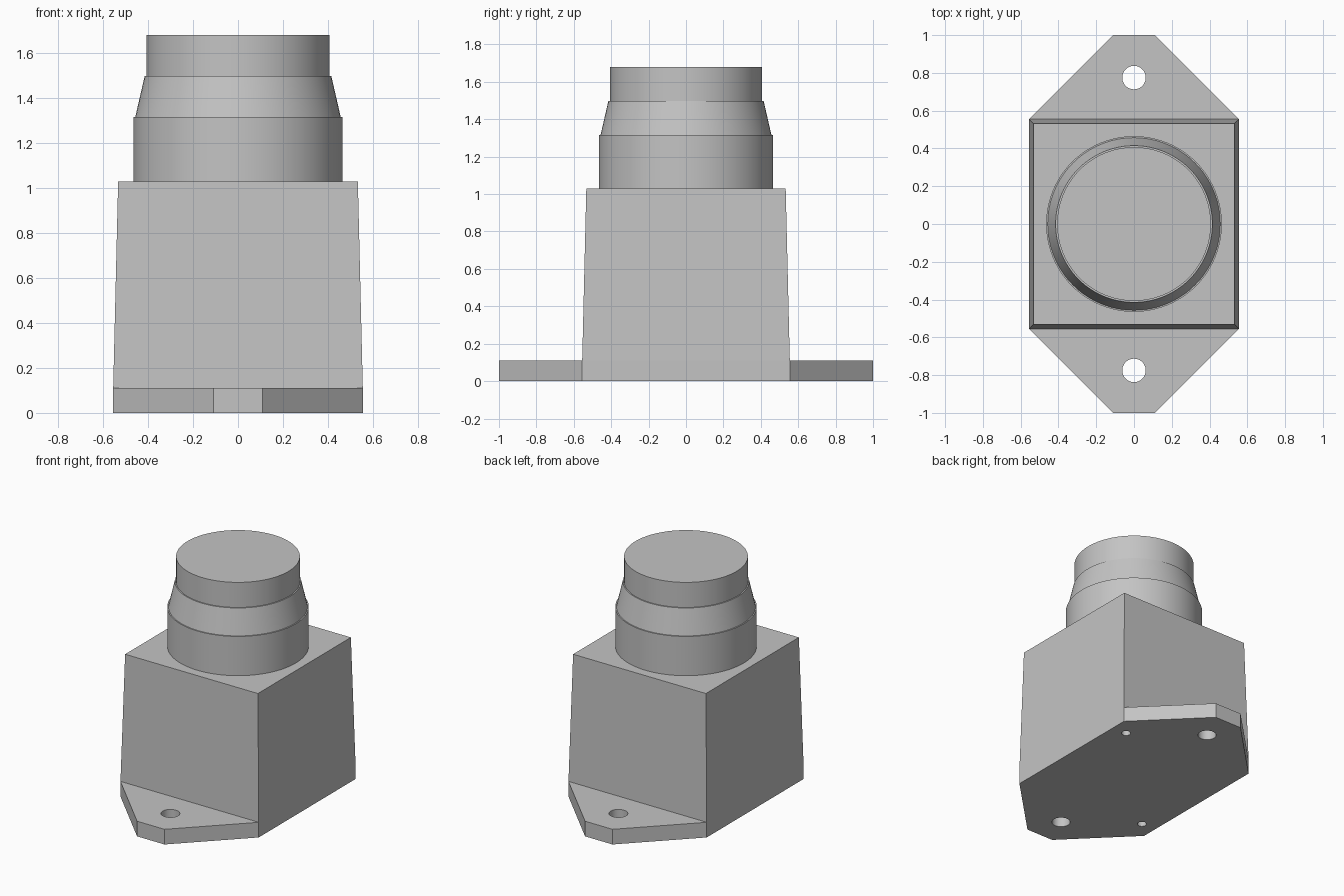
import bpy, bmesh, math
from mathutils import Matrix

cube = bpy.data.objects.get("Cube")
if cube:
    bpy.data.objects.remove(cube, do_unlink=True)

grey = bpy.data.materials.new("plain_grey")
grey.use_nodes = True
colour = (0.55, 0.55, 0.55, 1)
grey.diffuse_color = colour
grey.node_tree.nodes["Principled BSDF"].inputs["Base Color"].default_value = colour


def finish(bm, name):
    bmesh.ops.recalc_face_normals(bm, faces=bm.faces)
    mesh = bpy.data.meshes.new(name)
    bm.to_mesh(mesh)
    bm.free()
    mesh.materials.append(grey)
    obj = bpy.data.objects.new(name, mesh)
    bpy.context.collection.objects.link(obj)
    return obj


def select_only(obj):
    bpy.ops.object.select_all(action='DESELECT')
    obj.select_set(True)
    bpy.context.view_layer.objects.active = obj


# Flanged base plate with the tapered block rising from its middle
HALF, TIP, PLATE_TOP, BLOCK_TOP, BLOCK_HALF = 0.555, 0.11, 0.11, 1.03, 0.533
bm = bmesh.new()
side = [(TIP, -1), (HALF, -HALF), (HALF, HALF), (TIP, 1)]
outline = side + [(-x, -y) for x, y in side]
bottom = bm.faces.new([bm.verts.new((x, y, 0)) for x, y in outline])
ext = bmesh.ops.extrude_face_region(bm, geom=[bottom], use_keep_orig=True)
top_verts = [g for g in ext["geom"] if isinstance(g, bmesh.types.BMVert)]
bmesh.ops.translate(bm, verts=top_verts, vec=(0, 0, PLATE_TOP))
for sign in (-1, 1):
    pair = [v for v in top_verts if abs(v.co.x) > 0.5 and v.co.y * sign > 0]
    bmesh.ops.connect_verts(bm, verts=pair)
middle = [f for f in bm.faces
          if all(v.co.z > 0.1 and abs(v.co.x) > 0.5 for v in f.verts)]
ext = bmesh.ops.extrude_face_region(bm, geom=middle)
block_verts = [g for g in ext["geom"] if isinstance(g, bmesh.types.BMVert)]
bmesh.ops.translate(bm, verts=block_verts, vec=(0, 0, BLOCK_TOP - PLATE_TOP))
ratio = BLOCK_HALF / HALF
bmesh.ops.scale(bm, verts=block_verts, vec=(ratio, ratio, 1))
housing = finish(bm, "housing")

# Through holes in the flanges and blind holes under opposite corners
bm = bmesh.new()
for s in (-1, 1):
    for x, y, radius, top in ((0, 0.775 * s, 0.062, 0.3),
                              (0.44 * s, 0.44 * s, 0.031, 0.2)):
        bmesh.ops.create_cone(bm, cap_ends=True, segments=48, radius1=radius,
                              radius2=radius, depth=top + 0.1,
                              matrix=Matrix.Translation((x, y, (top - 0.1) / 2)))
cutter = finish(bm, "hole_cutter")
cutter.hide_render = True
cut = housing.modifiers.new("holes", 'BOOLEAN')
cut.operation = 'DIFFERENCE'
cut.solver = 'EXACT'
cut.object = cutter
select_only(housing)
bpy.ops.object.modifier_apply(modifier=cut.name)
bpy.data.objects.remove(cutter, do_unlink=True)
bpy.ops.object.shade_smooth_by_angle(angle=math.radians(20))

# Round stepped neck, turned from a profile
profile = [(0.465, BLOCK_TOP), (0.465, 1.315), (0.457, 1.315),
           (0.415, 1.498), (0.407, 1.498), (0.407, 1.68), (0, 1.68)]
bm = bmesh.new()
verts = [bm.verts.new((r, 0, z)) for r, z in profile]
edges = [bm.edges.new(pair) for pair in zip(verts, verts[1:])]
bmesh.ops.spin(bm, geom=verts + edges, cent=(0, 0, 0), axis=(0, 0, 1),
               angle=math.tau, steps=96)
bmesh.ops.remove_doubles(bm, verts=bm.verts, dist=0.0001)
neck = finish(bm, "stepped_neck")
select_only(neck)
bpy.ops.object.shade_smooth_by_angle(angle=math.radians(10))
